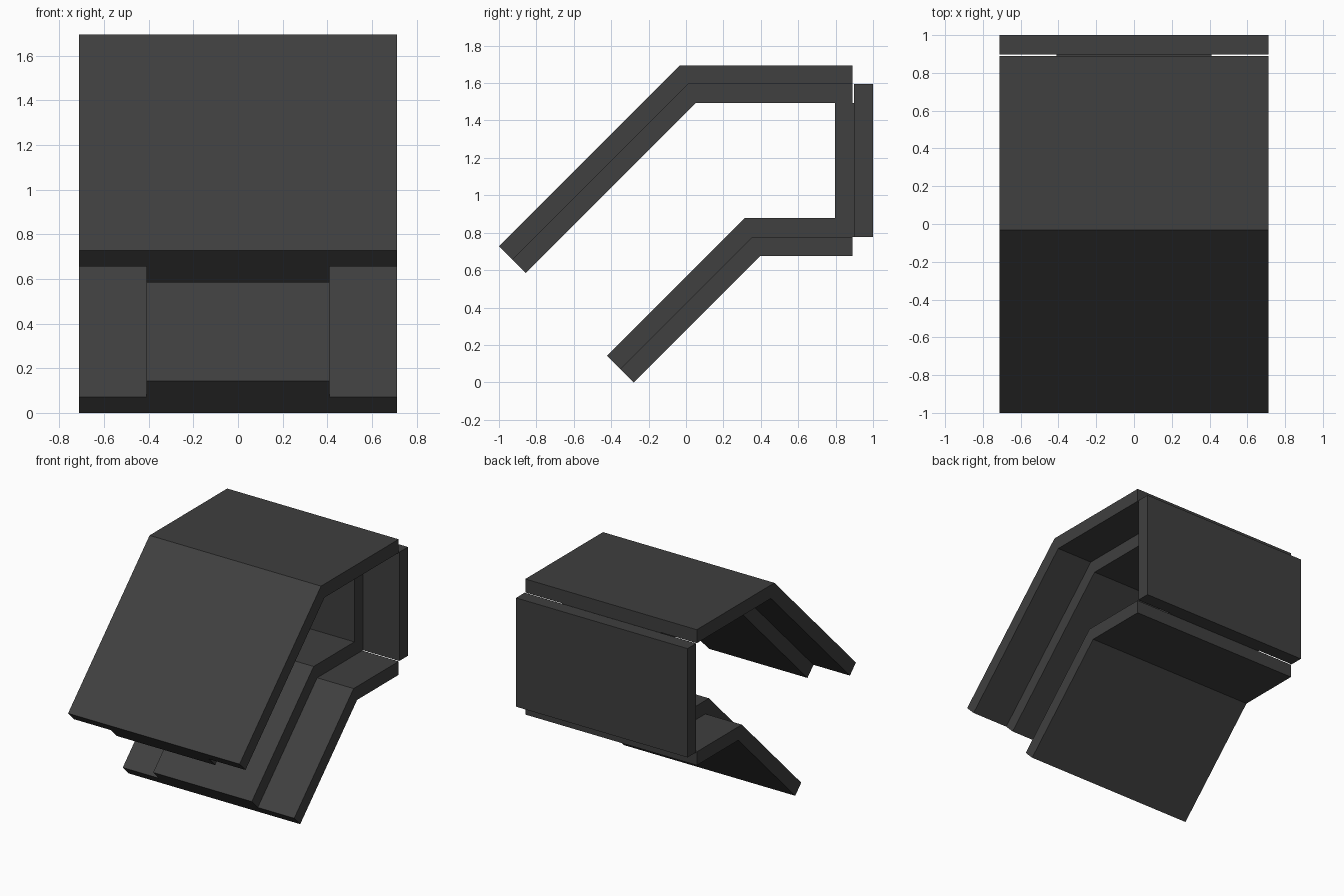
import bpy, bmesh, math

if "Cube" in bpy.data.objects:
    bpy.data.objects.remove(bpy.data.objects["Cube"])

T = 0.101                              # plate thickness
MITRE = T * math.tan(math.radians(22.5))
DIAG = T * math.sqrt(0.5)
WIDE, NARROW = 0.713, 0.41             # half widths

dark = bpy.data.materials.new("dark_grey")
dark.diffuse_color = (0.05, 0.05, 0.05, 1)
dark.use_nodes = True
dark.node_tree.nodes["Principled BSDF"].inputs["Base Color"].default_value = dark.diffuse_color


def extrude_profile(name, profile, half):
    """Extrude a closed (y, z) profile across x."""
    bm = bmesh.new()
    face = bm.faces.new([bm.verts.new((-half, y, z)) for y, z in profile])
    new = bmesh.ops.extrude_face_region(bm, geom=[face])["geom"]
    verts = [v for v in new if isinstance(v, bmesh.types.BMVert)]
    bmesh.ops.translate(bm, verts=verts, vec=(2 * half, 0, 0))
    bmesh.ops.recalc_face_normals(bm, faces=bm.faces)
    mesh = bpy.data.meshes.new(name)
    bm.to_mesh(mesh)
    bm.free()
    mesh.materials.append(dark)
    obj = bpy.data.objects.new(name, mesh)
    bpy.context.collection.objects.link(obj)


def bent_plate(name, tip, top, back, layer, half):
    """Plate sloping up at 45 degrees from tip, then level to the back."""
    def edge(n):
        y, z = tip[0] + n * DIAG, tip[1] - n * DIAG
        level = top - n * T
        return [(y, z), (y + level - z, level), (back, level)]
    extrude_profile(name, edge(layer) + edge(layer + 1)[::-1], half)


def upright(name, y0, y1, z0, z1, half):
    extrude_profile(name, [(y0, z0), (y1, z0), (y1, z1), (y0, z1)], half)


# Upper hood: wide cover with a narrow liner beneath
bent_plate("upper_cover", (-1.0, 0.727), 1.695, 0.89, 0, WIDE)
bent_plate("upper_liner", (-1.0, 0.727), 1.695, 0.89, 1, NARROW)

# Lower chute: narrow liner on top of a wide cover
bent_plate("lower_liner", (-0.422, 0.143), 0.878, 0.797, 0, NARROW)
bent_plate("lower_cover", (-0.422, 0.143), 0.878, 0.89, 1, WIDE)

# Back wall: narrow liner inside a wide cover
upright("back_liner", 0.797, 0.898, 0.777, 1.494, NARROW)
upright("back_cover", 0.898, 1.0, 0.777, 1.595, WIDE)
